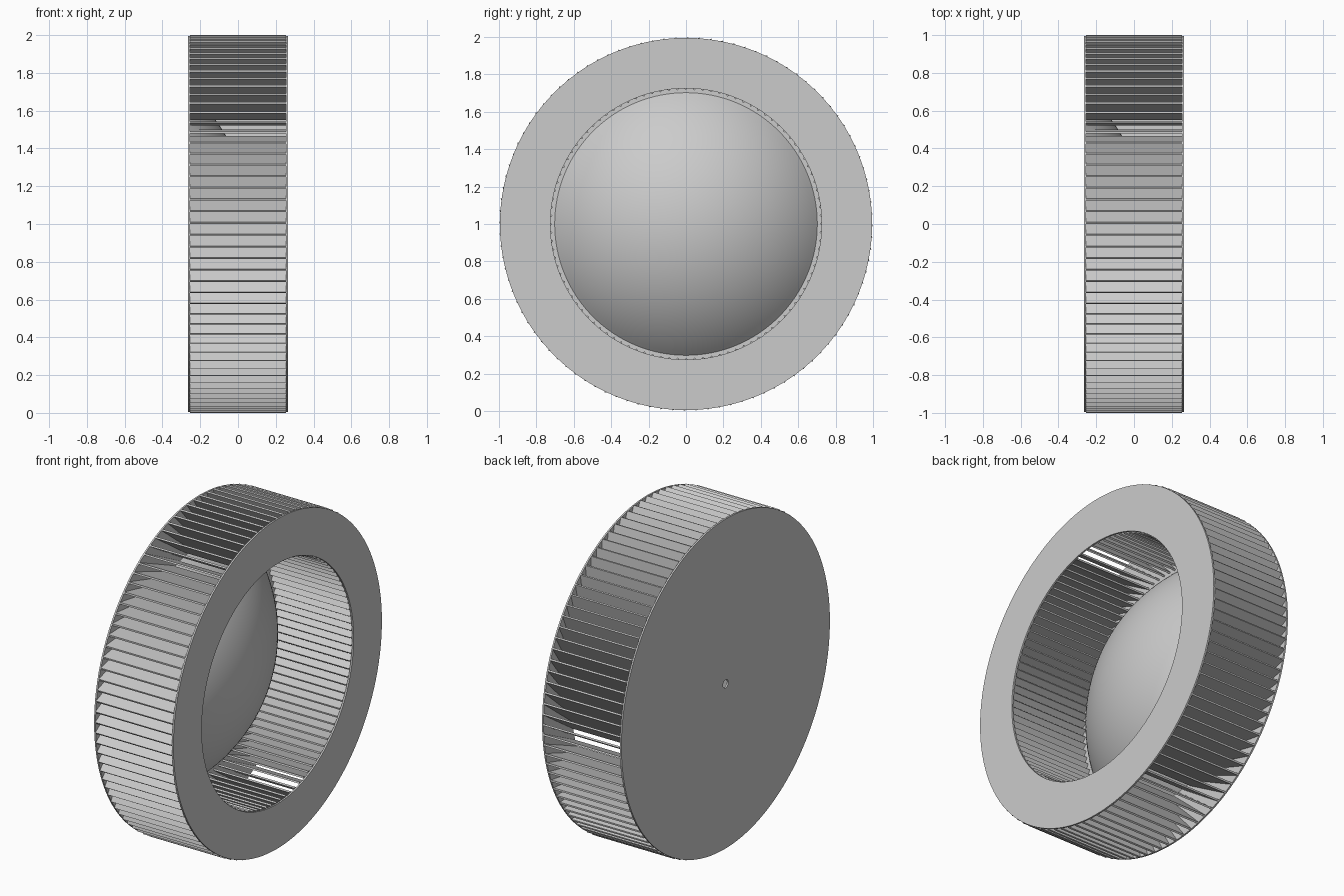
import bpy, bmesh, math
from mathutils import Matrix, Vector

cube = bpy.data.objects.get("Cube")
if cube:
    bpy.data.objects.remove(cube, do_unlink=True)

grey = bpy.data.materials.new("plain grey")
grey.use_nodes = True
colour = (0.6, 0.6, 0.6, 1)
grey.diffuse_color = colour
grey.node_tree.nodes["Principled BSDF"].inputs["Base Color"].default_value = colour

HALF = 0.265      # half of the width along x
PLATE = 0.01      # thickness of the end plates
OUTER, INNER = 0.995, 0.725
SLATS = 100


def add_object(name, bm, smooth=True):
    mesh = bpy.data.meshes.new(name)
    bm.to_mesh(mesh)
    bm.free()
    mesh.materials.append(grey)
    obj = bpy.data.objects.new(name, mesh)
    obj.location.z = 1
    bpy.context.collection.objects.link(obj)
    if smooth:
        bpy.ops.object.select_all(action='DESELECT')
        obj.select_set(True)
        bpy.context.view_layer.objects.active = obj
        bpy.ops.object.shade_smooth_by_angle(angle=math.radians(30))
    return obj


def lathe(name, profile, closed=True, steps=128):
    """Turn a profile of (x, radius) points around the x axis."""
    bm = bmesh.new()
    verts = [bm.verts.new((x, 0, r)) for x, r in profile]
    pairs = list(zip(verts, verts[1:]))
    if closed:
        pairs.append((verts[-1], verts[0]))
    edges = [bm.edges.new(p) for p in pairs]
    bmesh.ops.spin(bm, geom=verts + edges, cent=(0, 0, 0), axis=(1, 0, 0),
                   angle=math.tau, steps=steps, use_duplicate=False)
    bmesh.ops.remove_doubles(bm, verts=bm.verts, dist=0.0001)
    bmesh.ops.recalc_face_normals(bm, faces=bm.faces)
    return add_object(name, bm)


def washer(name, x0, x1, hole):
    return lathe(name, [(x0, hole), (x0, OUTER), (x1, OUTER), (x1, hole)])


# End plates: open ring on one side, disc with a small shaft hole on the other
washer("front_ring", HALF - PLATE, HALF, INNER)
washer("back_plate", -HALF, -HALF + PLATE, 0.025)

# Hub dome: spherical cap standing on the back plate
RADIUS, APEX = 0.94, 0.06
centre = APEX - RADIUS
rim = math.acos((-HALF + PLATE - centre) / RADIUS)
arc = [rim * i / 24 for i in range(25)]
lathe("hub_dome", [(centre + RADIUS * math.cos(a), RADIUS * math.sin(a)) for a in arc],
      closed=False)

# Slanted blades between the plates, meeting the inner circle at 45 degrees
offset = INNER * math.sin(math.radians(45))
y_out = -math.sqrt(1 - offset ** 2)
y_in = -offset + 0.003
thick = 0.01
size = Vector((2 * (HALF - PLATE), y_in - y_out, thick))
place = Matrix.Translation((0, (y_in + y_out) / 2, offset - thick / 2)) @ Matrix.Diagonal(size).to_4x4()
bm = bmesh.new()
for i in range(SLATS):
    turn = Matrix.Rotation(math.tau * i / SLATS + 0.026, 4, 'X')
    bmesh.ops.create_cube(bm, size=1, matrix=turn @ place)
add_object("fan_blades", bm, smooth=False)
